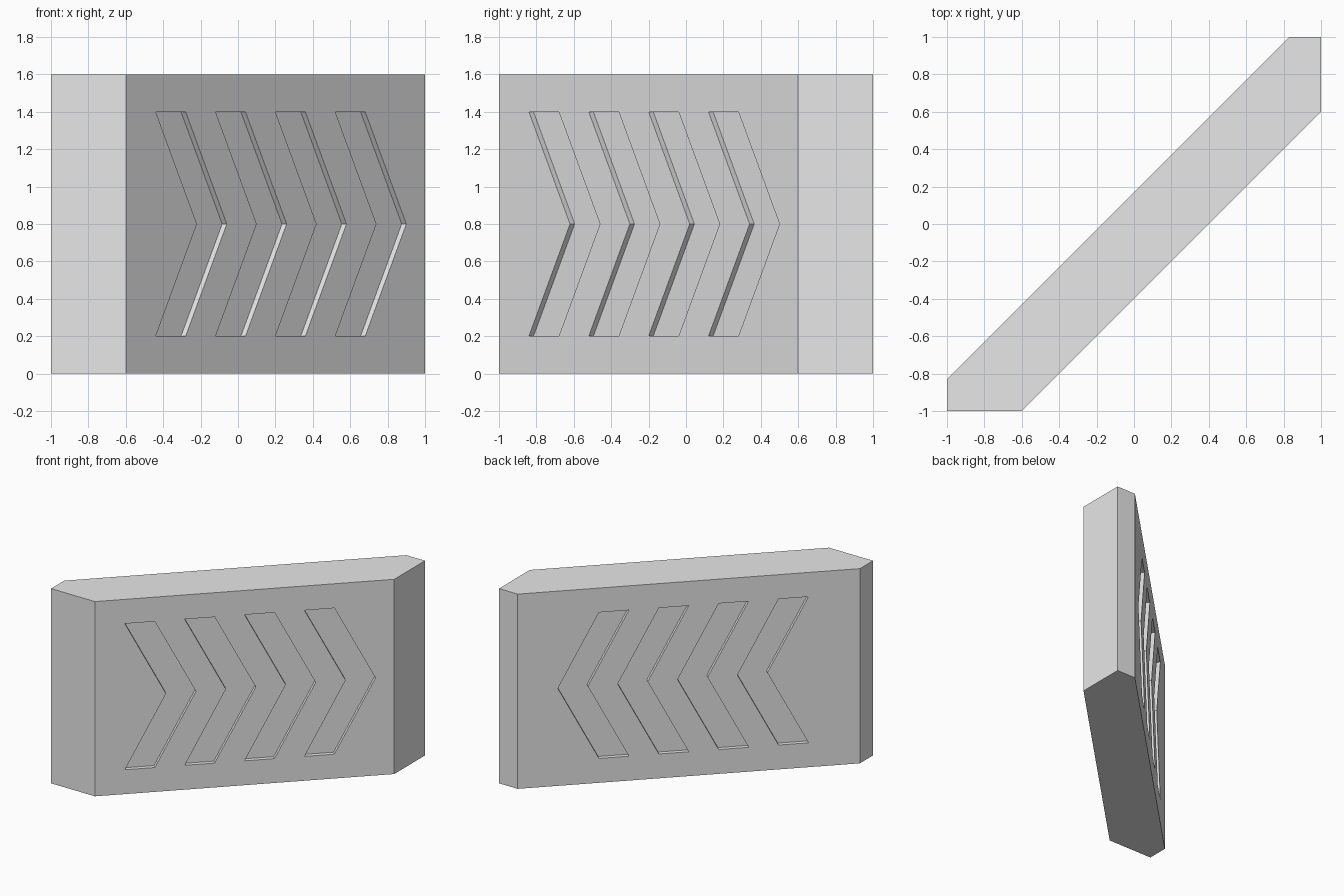
import bpy
import bmesh
from mathutils import Vector

cube = bpy.data.objects.get("Cube")
if cube:
    bpy.data.objects.remove(cube, do_unlink=True)

HEIGHT = 1.6
DEPTH = 0.035          # depth of the chevron recesses
ALONG = Vector((1, 1, 0))              # runs along the diagonal wall
OUT = Vector((1, -1, 0)).normalized()  # normal of the front diagonal face

grey = bpy.data.materials.new("light_grey")
grey.use_nodes = True
grey.diffuse_color = (0.8, 0.8, 0.8, 1)
grey.node_tree.nodes["Principled BSDF"].inputs["Base Color"].default_value = (0.8, 0.8, 0.8, 1)


def add_prism(bm, points, offset):
    """Extrude a closed outline along an offset."""
    face = bm.faces.new([bm.verts.new(p) for p in points])
    ext = bmesh.ops.extrude_face_region(bm, geom=[face])
    moved = [v for v in ext["geom"] if isinstance(v, bmesh.types.BMVert)]
    bmesh.ops.translate(bm, vec=offset, verts=moved)


def make_object(name, bm):
    bmesh.ops.recalc_face_normals(bm, faces=bm.faces[:])
    mesh = bpy.data.meshes.new(name)
    bm.to_mesh(mesh)
    bm.free()
    mesh.materials.append(grey)
    obj = bpy.data.objects.new(name, mesh)
    bpy.context.scene.collection.objects.link(obj)
    return obj


# Diagonal wall block with clipped ends
outline = [(-1, -1), (-0.6, -1), (1, 0.6), (1, 1), (0.83, 1), (-1, -0.83)]
bm = bmesh.new()
add_prism(bm, [(x, y, 0) for x, y in outline], Vector((0, 0, HEIGHT)))
wall = make_object("wall_block", bm)

# Chevron cutters: four on each diagonal face, all pointing the same way
chevron = [(0, 0.2), (0.16, 0.2), (0.38, 0.8), (0.16, 1.4), (0, 1.4), (0.22, 0.8)]
bm = bmesh.new()
for side, shift in ((1, 0.2), (-1, 0.085)):
    normal = OUT * side
    base = Vector((shift, -shift, 0)) * side - normal * DEPTH
    for i in range(4):
        start = -0.64 + 0.32 * i
        points = [base + ALONG * (start + t) + Vector((0, 0, z)) for t, z in chevron]
        add_prism(bm, points, normal * DEPTH * 2)
cutter = make_object("chevron_cutters", bm)
cutter.hide_render = True

# Cut the recesses into the wall, then drop the helper
cut = wall.modifiers.new("chevron_recesses", "BOOLEAN")
cut.operation = "DIFFERENCE"
cut.solver = "EXACT"
cut.object = cutter
bpy.context.view_layer.objects.active = wall
bpy.ops.object.modifier_apply(modifier=cut.name)
bpy.data.objects.remove(cutter, do_unlink=True)
